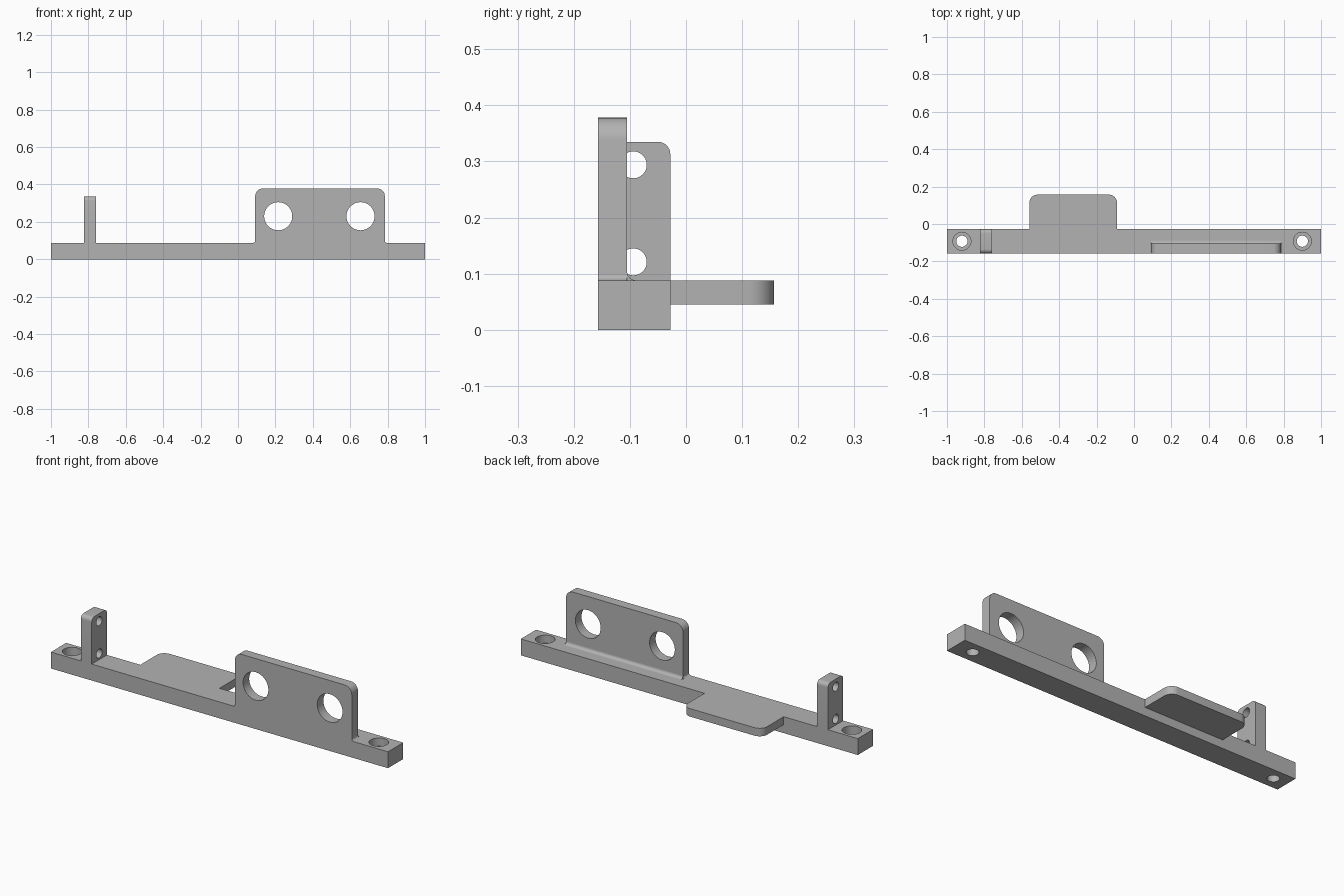
import bpy, bmesh
from math import pi, cos, sin, tan
from mathutils import Vector, Matrix

if "Cube" in bpy.data.objects:
    bpy.data.objects.remove(bpy.data.objects["Cube"])

grey = bpy.data.materials.new("plain grey")
grey.use_nodes = True
GREY = (0.45, 0.45, 0.45, 1)
grey.diffuse_color = GREY
grey.node_tree.nodes["Principled BSDF"].inputs["Base Color"].default_value = GREY

# Which world axes the profile's u, v and depth run along
AXES = {"front": (0, 2, 1), "side": (1, 2, 0), "top": (0, 1, 2)}


def circle(u, v, r, n=48):
    return [(u + r * cos(2 * pi * i / n), v + r * sin(2 * pi * i / n)) for i in range(n)]


def rounded(corners, steps=8):
    """Outline from (u, v, radius) corners, each rounded by an arc."""
    pts = []
    for i, (u, v, r) in enumerate(corners):
        p = Vector((u, v))
        if r == 0:
            pts.append((u, v))
            continue
        a = (Vector(corners[i - 1][:2]) - p).normalized()
        b = (Vector(corners[(i + 1) % len(corners)][:2]) - p).normalized()
        half = a.angle(b) / 2
        start, end = p + a * r / tan(half), p + b * r / tan(half)
        centre = p + (a + b).normalized() * r / sin(half)
        sweep = (start - centre).angle_signed(end - centre)
        for k in range(steps + 1):
            q = centre + Matrix.Rotation(-sweep * k / steps, 2) @ (start - centre)
            pts.append(tuple(q))
    return pts


def plate(name, plane, outline, low, high, holes=()):
    """Extrude an outline with holes between two depths."""
    curve = bpy.data.curves.new(name, "CURVE")
    curve.dimensions, curve.fill_mode = "2D", "BOTH"
    curve.extrude = (high - low) / 2
    for loop in [outline, *holes]:
        spline = curve.splines.new("POLY")
        spline.points.add(len(loop) - 1)
        for point, (u, v) in zip(spline.points, loop):
            point.co = (u, v, 0, 1)
        spline.use_cyclic_u = True
    temp = bpy.data.objects.new("temp", curve)
    bpy.context.collection.objects.link(temp)
    bpy.context.view_layer.update()
    deps = bpy.context.evaluated_depsgraph_get()
    mesh = bpy.data.meshes.new_from_object(temp.evaluated_get(deps))
    bpy.data.objects.remove(temp)
    bm = bmesh.new()
    bm.from_mesh(mesh)
    for vert in bm.verts:
        co = Vector()
        for axis, value in zip(AXES[plane], (vert.co.x, vert.co.y, vert.co.z + (low + high) / 2)):
            co[axis] = value
        vert.co = co
    bmesh.ops.remove_doubles(bm, verts=bm.verts, dist=1e-5)
    bmesh.ops.recalc_face_normals(bm, faces=bm.faces)
    bm.to_mesh(mesh)
    bm.free()
    mesh.materials.clear()
    mesh.materials.append(grey)
    obj = bpy.data.objects.new(name, mesh)
    bpy.context.collection.objects.link(obj)
    return obj


def smooth(obj):
    bpy.ops.object.select_all(action="DESELECT")
    obj.select_set(True)
    bpy.context.view_layer.objects.active = obj
    bpy.ops.object.shade_smooth_by_angle(angle=pi / 6)


FRONT, BACK, TOP = -0.157, -0.028, 0.088
PLATE_BACK = -0.105

# Base bar with a counterbored screw hole at each end
screws = [(-0.92, -0.092), (0.90, -0.092)]
bar = plate("base_bar", "top",
            [(-1, FRONT), (1, FRONT), (1, BACK), (-1, BACK)], 0, TOP,
            [circle(x, y, 0.03) for x, y in screws])
for x, y in screws:
    cutter = plate("counterbore_cutter", "top", circle(x, y, 0.048), 0.045, TOP + 0.05)
    cut = bar.modifiers.new("counterbore", "BOOLEAN")
    cut.operation, cut.solver, cut.object = "DIFFERENCE", "EXACT", cutter
    bpy.context.view_layer.objects.active = bar
    bpy.ops.object.modifier_apply(modifier=cut.name)
    bpy.data.objects.remove(cutter)

# Tall front plate with two large holes and small fillets at its foot
L, R, H, F = 0.092, 0.785, 0.378, 0.012
face_plate = plate("front_plate", "front", rounded([
    (L - F, TOP, 0), (R + F, TOP, 0), (R, TOP, F * 0.99), (R, H, 0.04),
    (L, H, 0.04), (L, TOP, F * 0.99)]), FRONT, PLATE_BACK,
    [circle(x, 0.23, 0.075, 64) for x in (0.215, 0.655)])

# Concave fillet behind the plate
f = 0.016
arc = [(PLATE_BACK + f - f * sin(k * pi / 16), TOP + f - f * cos(k * pi / 16)) for k in range(9)]
fillet = plate("plate_fillet", "side", [(PLATE_BACK, TOP)] + arc, L, R)

# Upright post with two cross holes
post = plate("side_post", "side", rounded([
    (FRONT, TOP, 0), (BACK, TOP, 0), (BACK, 0.335, 0.022), (FRONT, 0.335, 0.022)]),
    -0.823, -0.758, [circle(-0.094, z, 0.024) for z in (0.294, 0.121)])

# Thin tab at the back with rounded outer corners
tab = plate("rear_tab", "top", rounded([
    (-0.56, BACK, 0), (-0.09, BACK, 0), (-0.09, 0.157, 0.045), (-0.56, 0.157, 0.045)]),
    0.045, TOP)

for part in (bar, face_plate, fillet, post, tab):
    smooth(part)
